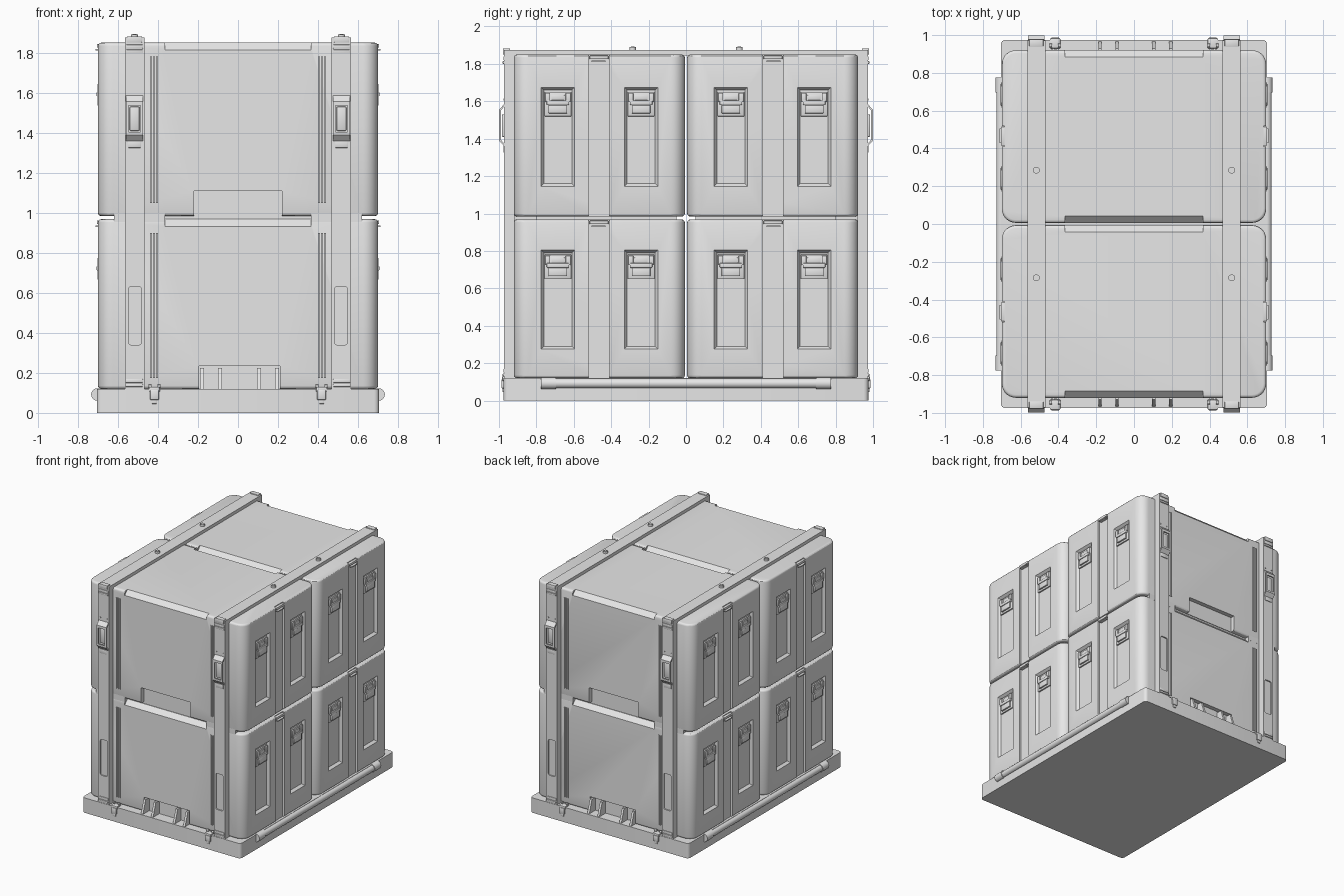
import bpy, bmesh, math
from mathutils import Matrix, Vector

old = bpy.data.objects.get("Cube")
if old:
    bpy.data.objects.remove(old, do_unlink=True)

grey = bpy.data.materials.new("light_grey")
grey.use_nodes = True
COLOR = (0.8, 0.8, 0.8, 1)
grey.diffuse_color = COLOR
grey.node_tree.nodes["Principled BSDF"].inputs["Base Color"].default_value = COLOR


def box(bm, x, y, z, bevel=0):
    """Box between the (low, high) pairs x, y and z."""
    spans = (x, y, z)
    size = [b - a for a, b in spans]
    mid = [(a + b) / 2 for a, b in spans]
    m = Matrix.Translation(mid) @ Matrix.Diagonal((*size, 1))
    verts = bmesh.ops.create_cube(bm, size=1, matrix=m)["verts"]
    if bevel:
        edges = list({e for v in verts for e in v.link_edges})
        bmesh.ops.bevel(bm, geom=edges, offset=bevel, segments=2, profile=0.5, affect="EDGES")
    return verts


def cylinder(bm, center, radius, length, axis, sides=20):
    turn = Vector((0, 0, 1)).rotation_difference(Vector(axis)).to_matrix().to_4x4()
    bmesh.ops.create_cone(bm, cap_ends=True, segments=sides, radius1=radius, radius2=radius,
                          depth=length, matrix=Matrix.Translation(center) @ turn)


def extrude_x(bm, profile, x0, x1):
    """Sweep a (y, z) outline from x0 to x1."""
    face = bm.faces.new([bm.verts.new((x0, y, z)) for y, z in profile])
    new = bmesh.ops.extrude_face_region(bm, geom=[face])["geom"]
    moved = [v for v in new if isinstance(v, bmesh.types.BMVert)]
    bmesh.ops.translate(bm, verts=moved, vec=(x1 - x0, 0, 0))


def make(name, bm):
    bmesh.ops.recalc_face_normals(bm, faces=bm.faces[:])
    mesh = bpy.data.meshes.new(name)
    bm.to_mesh(mesh)
    bm.free()
    obj = bpy.data.objects.new(name, mesh)
    bpy.context.collection.objects.link(obj)
    mesh.materials.append(grey)
    return obj


def finish(name, bm, mirror=(True, True), cuts=None):
    """Cut, mirror, bake the modifiers and shade."""
    obj = make(name, bm)
    cutter = None
    if cuts:
        cutter = make(name + "_cutter", cuts)
        cutter.hide_render = True
        mod = obj.modifiers.new("cut", "BOOLEAN")
        mod.operation, mod.solver, mod.object = "DIFFERENCE", "EXACT", cutter
    if any(mirror):
        mod = obj.modifiers.new("mirror", "MIRROR")
        mod.use_axis = (*mirror, False)
    ev = obj.evaluated_get(bpy.context.evaluated_depsgraph_get())
    mesh = bpy.data.meshes.new_from_object(ev)
    obj.modifiers.clear()
    obj.data = mesh
    mesh.shade_smooth()
    mesh.set_sharp_from_angle(angle=math.radians(30))
    if cutter:
        bpy.data.objects.remove(cutter, do_unlink=True)


FRONT, SIDE = 0.92, 0.70
LATCH_Y = (0.24, 0.685)

# Cases: rounded box with side channel, latch recesses, hand pockets and edge chamfers
for name, z0, z1, pocket_x, pocket_top, recess in (
        ("lower_case", 0.12, 0.968, (-0.195, 0.21), 0.235, (0.27, 0.81)),
        ("upper_case", 0.984, 1.85, (-0.22, 0.22), 1.11, (1.14, 1.68))):
    bm = bmesh.new()
    box(bm, (-SIDE, SIDE), (0.006, FRONT), (z0, z1))
    upright = [e for e in bm.edges if abs(e.verts[0].co.z - e.verts[1].co.z) > 0.1]
    bmesh.ops.bevel(bm, geom=upright, offset=0.075, segments=7, profile=0.5, affect="EDGES")
    rims = [e for e in bm.edges if abs(e.verts[0].co.z - e.verts[1].co.z) < 0.01
            and min(abs(v.co.x) for v in e.verts) > 0.6]
    bmesh.ops.bevel(bm, geom=rims, offset=0.016, segments=3, profile=0.5, affect="EDGES")
    cuts = bmesh.new()
    box(cuts, pocket_x, (FRONT - 0.035, 1), (z0 - 0.05, pocket_top))
    for y in (0.006, FRONT):
        w = 0.025
        verts = box(cuts, (-0.365, 0.365), (-w, w), (-w, w))
        bmesh.ops.rotate(cuts, verts=verts, cent=(0, 0, 0), matrix=Matrix.Rotation(math.pi / 4, 3, "X"))
        bmesh.ops.translate(cuts, verts=verts, vec=(0, y, z1))
    for s in (-1, 1):
        box(cuts, sorted((s * 0.685, s * 0.8)), (0.41, 0.52), (z0 - 0.05, z1 + 0.05))
        for y in LATCH_Y:
            # recess with sloping walls
            verts = box(cuts, sorted((s * 0.68, s * 0.72)), (y - 0.105, y + 0.105),
                        (recess[0] - 0.01, recess[1] + 0.01))
            for v in verts:
                if abs(v.co.x) < SIDE:
                    v.co.y += 0.03 * (1 if v.co.y < y else -1)
                    v.co.z += 0.03 * (1 if v.co.z < sum(recess) / 2 else -1)
    finish(name, bm, (False, True), cuts)

    # Side latches in the recesses
    bm = bmesh.new()
    top = recess[1]
    for y in LATCH_Y:
        box(bm, (0.675, 0.691), (y - 0.072, y + 0.072), (top - 0.16, top - 0.03), 0.003)
        for s in (-1, 1):
            box(bm, (0.685, 0.702), (y + s * 0.055 - 0.013, y + s * 0.055 + 0.013),
                (top - 0.085, top - 0.035), 0.003)
        box(bm, (0.685, 0.706), (y - 0.06, y + 0.06), (top - 0.10, top - 0.075), 0.004)
        box(bm, (0.685, 0.703), (y - 0.05, y + 0.05), (top - 0.145, top - 0.10), 0.004)
        box(bm, (0.685, 0.699), (y - 0.035, y + 0.035), (top - 0.075, top - 0.045), 0.003)
    finish(name + "_latches", bm)

    # Channel tabs at the lid edge
    bm = bmesh.new()
    box(bm, (0.67, 0.705), (0.415, 0.515), (z1 - 0.025, z1 - 0.006), 0.003)
    box(bm, (0.67, 0.713), (0.43, 0.505), (z1 - 0.04, z1 - 0.032))
    finish(name + "_channel_tabs", bm)

    # Groups of three thin upright ribs
    bm = bmesh.new()
    for x in (0.405, 0.42, 0.435):
        box(bm, (x - 0.004, x + 0.004), (FRONT - 0.01, FRONT + 0.008), (pocket_top - 0.06, z1 - 0.07))
    finish(name + "_ribs", bm)

# Filler between stacked cases
bm = bmesh.new()
box(bm, (-0.61, 0.61), (0.05, 0.88), (0.2, 1.8))
for s in (-1, 1):
    box(bm, sorted((s * 0.365, s * 0.62)), (0.8, FRONT - 0.0005), (0.955, 1))
finish("core", bm, (False, True))

# Pallet base
bm = bmesh.new()
box(bm, (-0.705, 0.705), (-0.975, 0.975), (0, 0.12))
upright = [e for e in bm.edges if abs(e.verts[0].co.z - e.verts[1].co.z) > 0.1]
bmesh.ops.bevel(bm, geom=upright, offset=0.025, segments=4, profile=0.5, affect="EDGES")
finish("base", bm, (False, False))

# Gussets in the lower pocket
bm = bmesh.new()
for x in (-0.18, -0.09, 0.105, 0.195):
    extrude_x(bm, [(0.88, 0.12), (0.965, 0.12), (0.93, 0.225), (0.88, 0.225)], x - 0.009, x + 0.009)
finish("base_gussets", bm, (False, True))

# Side rails with end collars
bm = bmesh.new()
cylinder(bm, (0.703, 0, 0.092), 0.026, 1.5, (0, 1, 0))
for s in (-1, 1):
    cylinder(bm, (0.703, s * 0.735, 0.092), 0.031, 0.08, (0, 1, 0))
finish("side_rails", bm, (True, False))

# Clamps on the base edge
bm = bmesh.new()
box(bm, (0.39, 0.445), (0.93, 0.983), (0.105, 0.13), 0.004)
box(bm, (0.395, 0.44), (0.96, 0.987), (0.065, 0.115), 0.005)
box(bm, (0.405, 0.43), (0.96, 0.982), (0.045, 0.07), 0.003)
for x in (0.395, 0.44):
    cylinder(bm, (x, 0.945, 0.135), 0.01, 0.014, (1, 0, 0), 12)
finish("base_clamps", bm)

# Hold-down frames running over the top and down both ends
bm = bmesh.new()
X = (0.468, 0.565)
extrude_x(bm, [(0, 1.845), (0, 1.875), (0.972, 1.875), (0.972, 0.12), (0.91, 0.12), (0.91, 1.845)], *X)
cuts = bmesh.new()
box(cuts, (0.483, 0.547), (0.962, 1.1), (0.34, 0.63))
upright = [e for e in cuts.edges if abs(e.verts[0].co.y - e.verts[1].co.y) > 0.1]
bmesh.ops.bevel(cuts, geom=upright, offset=0.012, segments=3, profile=0.5, affect="EDGES")
finish("hold_down_frames", bm, cuts=cuts)

# Frame end brackets and top bolts
bm = bmesh.new()
for z in (0.13, 1.8):
    box(bm, (0.475, 0.56), (0.96, 0.98), (z, z + 0.015), 0.003)
    box(bm, (0.475, 0.56), (0.96, 0.977), (z + 0.02, z + 0.04), 0.003)
box(bm, (0.48, 0.555), (0.94, 0.978), (1.85, 1.882), 0.003)
cylinder(bm, (0.517, 0.285, 1.88), 0.018, 0.022, (0, 0, 1), 16)
cylinder(bm, (0.517, 0.285, 1.887), 0.01, 0.014, (0, 0, 1), 12)
finish("frame_fittings", bm)

# Bent pull handles on the frames
bm = bmesh.new()
outer = [(0.968, 1.355), (0.999, 1.39), (0.999, 1.555), (0.968, 1.59)]
inner = [(0.968, 1.578), (0.99, 1.55), (0.99, 1.395), (0.968, 1.368)]
extrude_x(bm, outer + inner, 0.474, 0.56)
cuts = bmesh.new()
box(cuts, (0.488, 0.546), (0.98, 1.1), (1.405, 1.535))
finish("frame_handles", bm, cuts=cuts)

# Grip pads and tabs behind the handles
bm = bmesh.new()
box(bm, (0.492, 0.542), (0.96, 0.985), (1.41, 1.53), 0.006)
box(bm, (0.485, 0.55), (0.965, 0.977), (1.325, 1.36), 0.003)
for x in (0.487, 0.547):
    cylinder(bm, (x, 0.972, 1.61), 0.006, 0.008, (0, 1, 0), 10)
finish("handle_pads", bm)
